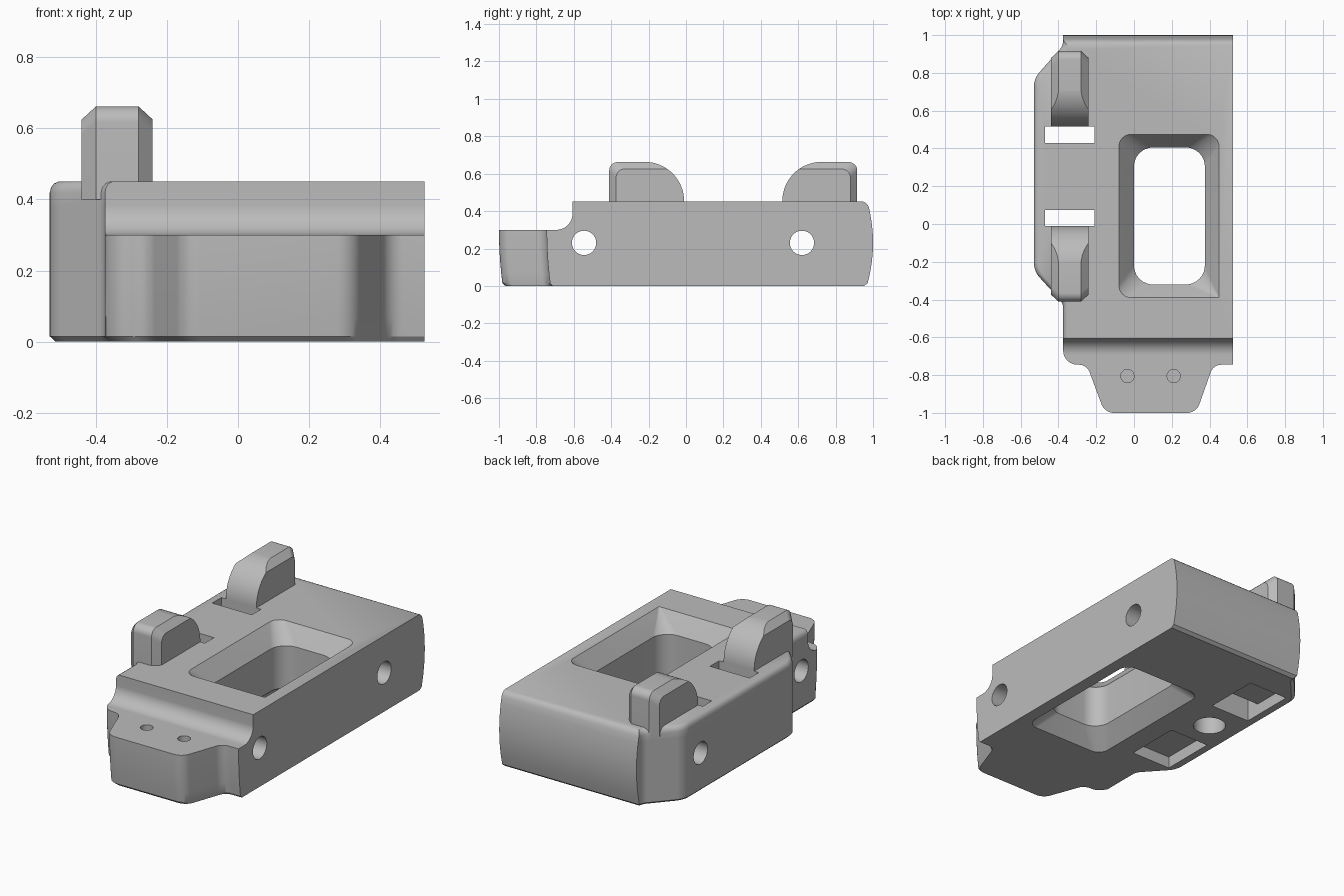
import bpy, bmesh, math
from mathutils import Vector

cube = bpy.data.objects.get("Cube")
if cube:
    bpy.data.objects.remove(cube, do_unlink=True)

grey = bpy.data.materials.new("plain grey")
grey.use_nodes = True
COLOUR = (0.5, 0.5, 0.5, 1)
grey.diffuse_color = COLOUR
grey.node_tree.nodes["Principled BSDF"].inputs["Base Color"].default_value = COLOUR


def rounded(corners, steps=8):
    """Fillet each (x, y, radius) corner of a polygon."""
    out = []
    for i, (x, y, r) in enumerate(corners):
        p = Vector((x, y))
        if r == 0:
            out.append(p)
            continue
        d1 = (Vector(corners[i - 1][:2]) - p).normalized()
        d2 = (Vector(corners[(i + 1) % len(corners)][:2]) - p).normalized()
        half = d1.angle(d2) / 2
        t = r / math.tan(half)
        c = p + (d1 + d2).normalized() * r / math.sin(half)
        for k in range(steps + 1):
            out.append(c + (p + d1 * t - c).lerp(p + d2 * t - c, k / steps).normalized() * r)
    return out


def loft(name, rings):
    """Closed solid through a stack of equal-length rings."""
    bm = bmesh.new()
    rows = [[bm.verts.new(co) for co in ring] for ring in rings]
    n = len(rows[0])
    for a, b in zip(rows, rows[1:]):
        for i in range(n):
            j = (i + 1) % n
            bm.faces.new((a[i], a[j], b[j], b[i]))
    bm.faces.new(rows[0][::-1])
    bm.faces.new(rows[-1])
    bmesh.ops.recalc_face_normals(bm, faces=bm.faces)
    mesh = bpy.data.meshes.new(name)
    bm.to_mesh(mesh)
    bm.free()
    mesh.materials.append(grey)
    ob = bpy.data.objects.new(name, mesh)
    bpy.context.collection.objects.link(ob)
    return ob


def prism(name, pts, lo, hi, axis="z"):
    place = (lambda p, a: (a, p[0], p[1])) if axis == "x" else (lambda p, a: (p[0], p[1], a))
    return loft(name, [[place(p, a) for p in pts] for a in (lo, hi)])


def circle(u, v, r, n=40):
    return [(u + r * math.cos(2 * math.pi * i / n), v + r * math.sin(2 * math.pi * i / n))
            for i in range(n)]


def rect(x0, x1, y0, y1):
    return [(x0, y0), (x1, y0), (x1, y1), (x0, y1)]


def combine(target, other, operation):
    """Apply a boolean and remove the tool object."""
    mod = target.modifiers.new("cut", "BOOLEAN")
    mod.object, mod.operation, mod.solver = other, operation, "EXACT"
    bpy.context.view_layer.objects.active = target
    bpy.ops.object.modifier_apply(modifier=mod.name)
    bpy.data.objects.remove(other, do_unlink=True)


# Main block: plan outline lofted upwards with bulging front and back
RIGHT, TOP = 0.525, 0.45
outline = rounded([
    (RIGHT, 1, 0), (-0.375, 1, 0), (-0.375, 0.945, 0.07), (-0.53, 0.77, 0.12),
    (-0.53, -0.25, 0.12), (-0.375, -0.42, 0.07), (-0.375, -0.745, 0.075),
    (-0.25, -0.745, 0.06), (-0.155, -1, 0.07), (0.33, -1, 0.07),
    (0.42, -0.745, 0.06), (RIGHT, -0.745, 0)])


def block_ring(z, scale):
    ring = []
    for p in outline:
        y = p.y
        if y > 0.97:
            y -= 0.03 * ((z - 0.23) / 0.22) ** 2
        elif y < -0.69:
            y += 0.02 * (max(0, 0.3 - z) / 0.3) ** 2
        ring.append((RIGHT - (RIGHT - p.x) * scale, y * scale, z))
    return ring


levels = [(0, 0.985), (0.015, 1), (0.07, 1), (0.13, 1), (0.18, 1), (0.23, 1), (0.28, 1),
          (0.33, 1), (0.38, 1), (0.42, 1), (0.435, 0.996), (0.445, 0.988), (TOP, 0.978)]
block = loft("block", [block_ring(z, s) for z, s in levels])

# Front step with a hollow fillet
step = rounded([(-1.2, 0.3, 0), (-0.607, 0.3, 0.085), (-0.607, 0.6, 0), (-1.2, 0.6, 0)], 14)
combine(block, prism("step_cutter", step, -1, 1, "x"), "DIFFERENCE")


# Central window, flared at both ends
def window_ring(z, wide, sharp=False):
    x0, x1, y0, y1 = (-0.08, 0.45, -0.39, 0.475) if wide else (0, 0.375, -0.32, 0.405)
    r = 0.065 if wide else 0.1
    pts = rounded([(x0, y0, r), (x1, y0, 0.004 if sharp else r), (x1, y1, r), (x0, y1, r)])
    return [(p.x, p.y, z) for p in pts]


combine(block, loft("window_cutter", [
    window_ring(-0.02, True), window_ring(0, True), window_ring(0.1, False),
    window_ring(0.35, False), window_ring(TOP, True, True),
    window_ring(0.48, True, True)]), "DIFFERENCE")

# Cross holes, blind screw holes and the round socket underneath
for y in (-0.545, 0.62):
    combine(block, prism("cross_hole", circle(y, 0.23, 0.065), -1, 1, "x"), "DIFFERENCE")
for x in (-0.035, 0.21):
    combine(block, prism("screw_hole", circle(x, -0.805, 0.035), 0.15, 0.4), "DIFFERENCE")
combine(block, prism("socket", circle(-0.34, 0.25, 0.09), -0.1, 0.25), "DIFFERENCE")

# Two mirrored hooks, each with a through slot and a recess below
MID = 0.2525
for side, label in ((1, "rear"), (-1, "front")):
    def along(u):
        return MID + side * u

    slot = rect(-0.47, -0.21, along(0.1775), along(0.2625))
    combine(block, prism("slot", slot, -0.1, 0.6), "DIFFERENCE")
    recess = rect(-0.47, -0.21, along(0.1775), along(0.51))
    combine(block, prism("recess", recess, -0.1, 0.07), "DIFFERENCE")

    rings = []
    for x, inset in ((-0.44, 0.037), (-0.40, 0), (-0.28, 0), (-0.24, 0.037)):
        end, top = 0.663 - inset, 0.662 - inset
        pts = rounded([(0.2, 0.4, 0), (end, 0.4, 0), (end, top, 0.045), (0.2, top, 0)])
        rings.append([(x, along(p.x), p.y) for p in pts])
    hook = loft(label + "_hook", rings)
    nose = rounded([(0.2625, 0.3, 0), (0.8, 0.3, 0), (0.8, 0.663, 0), (0.2625, 0.663, 0.21)], 20)
    combine(hook, prism("nose", [(along(p.x), p.y) for p in nose], -1, 1, "x"), "INTERSECT")
    combine(block, hook, "UNION")

# Smooth the curved walls, keep edges sharp
bpy.ops.object.select_all(action="DESELECT")
block.select_set(True)
bpy.context.view_layer.objects.active = block
bpy.ops.object.shade_smooth_by_angle(angle=math.radians(28))
